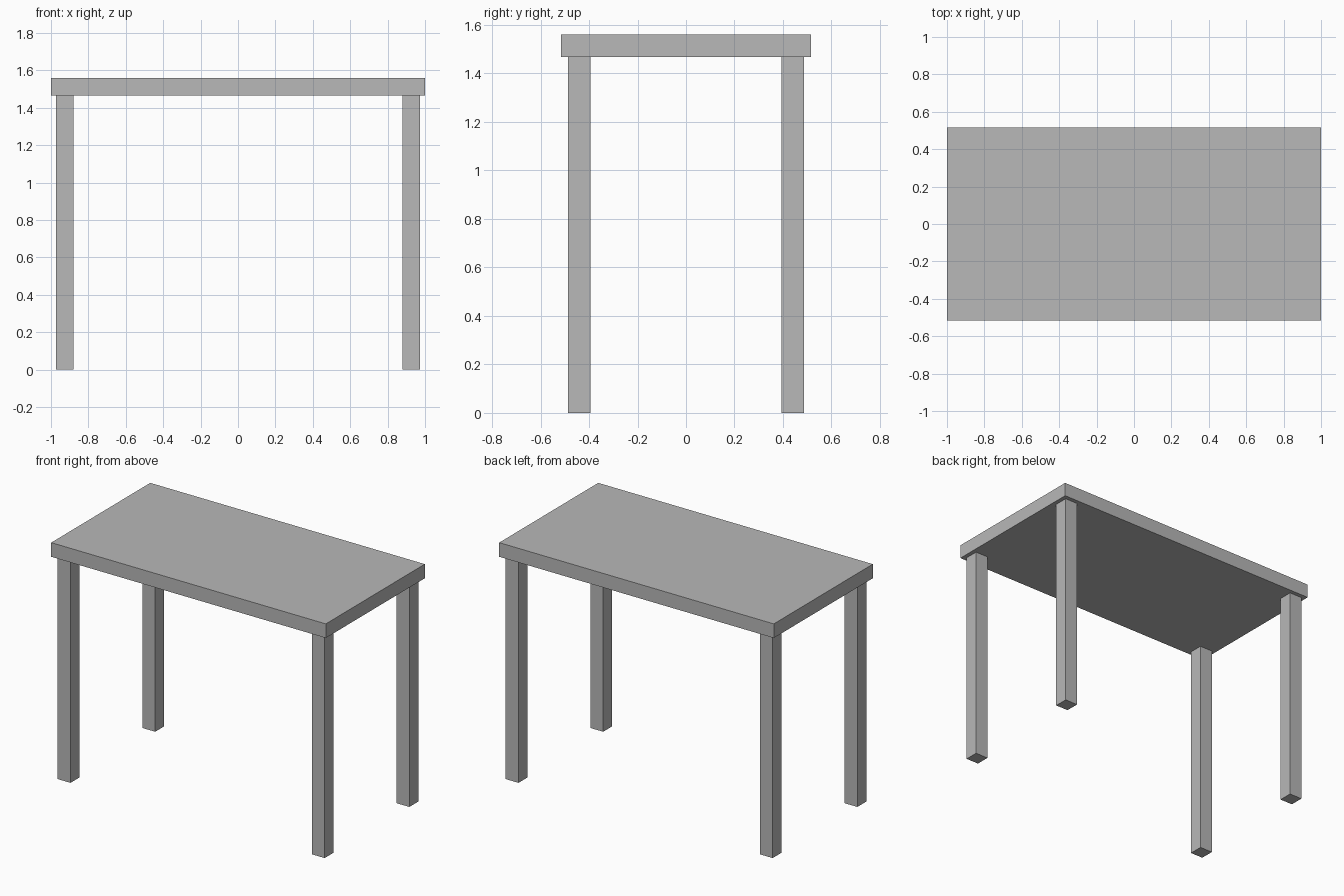
import bpy

# Remove the default cube
cube = bpy.data.objects.get("Cube")
if cube:
    bpy.data.objects.remove(cube, do_unlink=True)

# Single plain grey
grey = bpy.data.materials.new("plain_grey")
grey.use_nodes = True
colour = (0.48, 0.48, 0.48, 1)
grey.diffuse_color = colour
grey.node_tree.nodes["Principled BSDF"].inputs["Base Color"].default_value = colour

HALF_X, HALF_Y = 1.0, 0.515   # tabletop half extents
HEIGHT = 1.56
THICK = 0.093                 # board thickness and leg width
INSET = 0.028                 # leg setback from the tabletop edge


def box(name, centre, size):
    bpy.ops.mesh.primitive_cube_add(size=1, location=centre)
    obj = bpy.context.object
    obj.name = name
    obj.scale = size
    bpy.ops.object.transform_apply(location=False, rotation=False, scale=True)
    obj.data.materials.append(grey)
    return obj


# Tabletop
box("tabletop", (0, 0, HEIGHT - THICK / 2), (2 * HALF_X, 2 * HALF_Y, THICK))

# Four square legs
leg_height = HEIGHT - THICK
leg_x = HALF_X - INSET - THICK / 2
leg_y = HALF_Y - INSET - THICK / 2
for side, sx in (("left", 1), ("right", -1)):
    for end, sy in (("front", -1), ("back", 1)):
        box(f"{end}_{side}_leg", (sx * leg_x, sy * leg_y, leg_height / 2),
            (THICK, THICK, leg_height))
